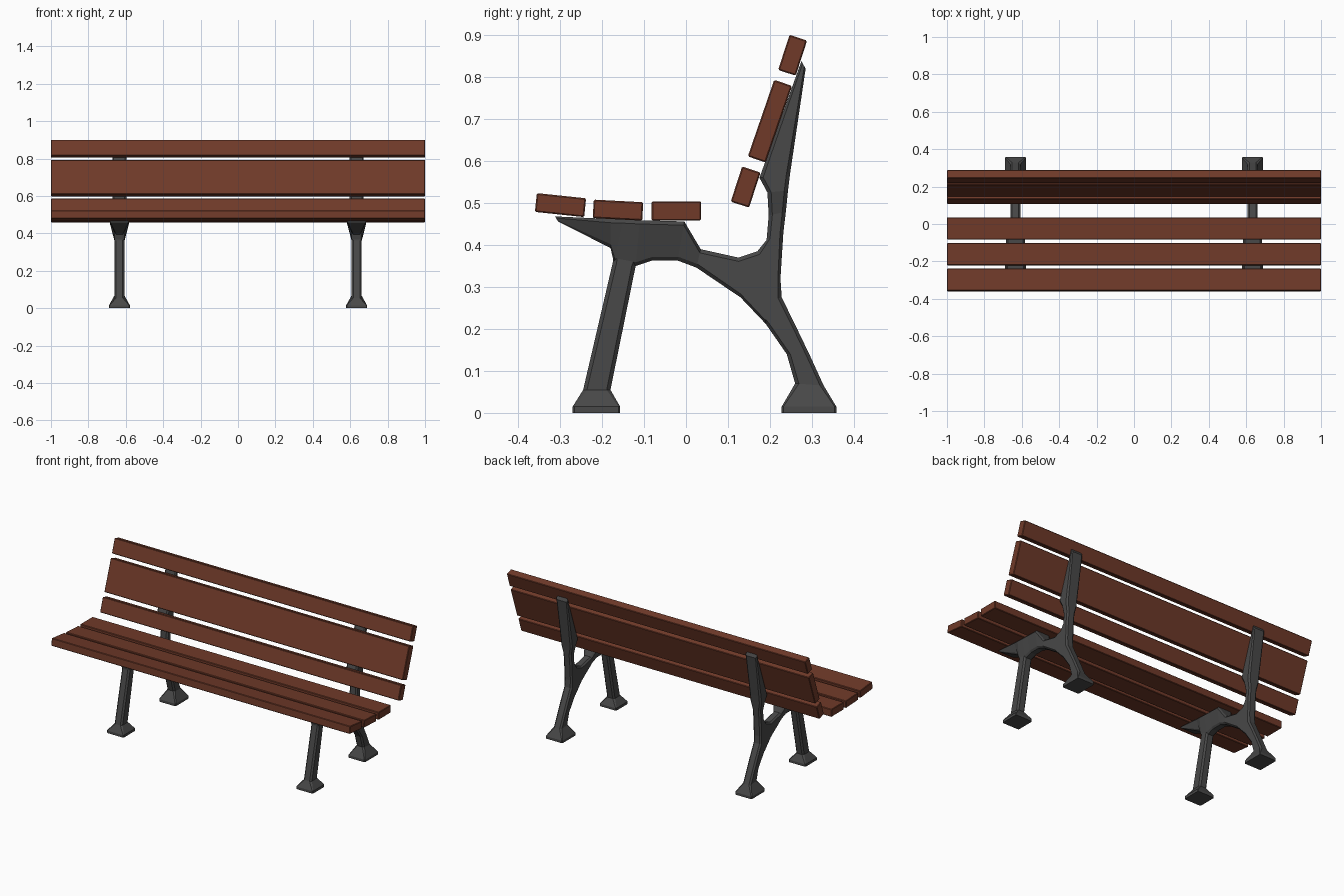
import bpy, bmesh
from math import radians
from mathutils import Vector

cube = bpy.data.objects.get("Cube")
if cube:
    bpy.data.objects.remove(cube, do_unlink=True)


def make_material(name, colour):
    mat = bpy.data.materials.new(name)
    mat.use_nodes = True
    mat.diffuse_color = colour
    bsdf = mat.node_tree.nodes["Principled BSDF"]
    bsdf.inputs["Base Color"].default_value = colour
    bsdf.inputs["Roughness"].default_value = 0.6
    return mat


wood = make_material("brown wood", (0.16, 0.042, 0.022, 1))
iron = make_material("dark iron", (0.065, 0.065, 0.065, 1))

FOOT, FLANGE, POST, STEM = 0.056, 0.05, 0.037, 0.026


def add_object(name, bm, mat, x=0):
    bmesh.ops.recalc_face_normals(bm, faces=bm.faces)
    mesh = bpy.data.meshes.new(name)
    bm.to_mesh(mesh)
    bm.free()
    mesh.materials.append(mat)
    obj = bpy.data.objects.new(name, mesh)
    obj.location.x = x
    bpy.context.collection.objects.link(obj)
    return obj


def chamfered_ring(bm, a, b, wide_a, wide_b):
    """Eight-sided section between two points of the side outline."""
    a, b = Vector((0, *a)), Vector((0, *b))
    span = b - a
    c = min(0.004 if wide_a == FOOT else 0.009, span.length * 0.3)
    step = span.normalized() * c
    half = [(a, wide_a - c), (a + step, wide_a), (b - step, wide_b), (b, wide_b - c)]
    right = [bm.verts.new(p + Vector((w, 0, 0))) for p, w in half]
    left = [bm.verts.new(p - Vector((w, 0, 0))) for p, w in reversed(half)]
    return right + left


def loft(bm, sections):
    rings = [chamfered_ring(bm, *s) for s in sections]
    for low, high in zip(rings, rings[1:]):
        for i in range(len(low)):
            j = (i + 1) % len(low)
            bm.faces.new((low[i], low[j], high[j], high[i]))
    bm.faces.new(rings[0])
    bm.faces.new(rings[-1])


# Each section: two outline points (y, z), then the half width at each
front_leg = [
    ((-.27, 0), (-.157, 0), FOOT, FOOT),
    ((-.27, .015), (-.157, .015), FOOT, FOOT),
    ((-.245, .055), (-.18, .055), STEM, STEM),
    ((-.174, .36), (-.12, .35), STEM, STEM),
    ((-.17, .4), (-.1, .4), STEM, STEM),
]
seat_arm = [
    ((-.312, .468), (-.305, .456), FLANGE, FLANGE),
    ((-.18, .462), (-.18, .393), FLANGE, STEM),
    ((-.15, .461), (-.172, .36), FLANGE, STEM),
    ((-.11, .459), (-.12, .35), FLANGE, STEM),
    ((-.07, .458), (-.08, .363), FLANGE, STEM),
    ((-.004, .456), (-.02, .363), FLANGE, STEM),
    ((.035, .39), (.025, .346), STEM, STEM),
    ((.125, .37), (.13, .275), STEM, STEM),
    ((.17, .385), (.19, .212), STEM, STEM),
    ((.2, .4), (.22, .26), STEM, STEM),
]
back_post = [
    ((.228, 0), (.358, 0), FOOT, FOOT),
    ((.228, .015), (.358, .015), FOOT, FOOT),
    ((.26, .07), (.328, .065), STEM, STEM),
    ((.24, .14), (.296, .135), STEM, STEM),
    ((.19, .212), (.26, .21), STEM, STEM),
    ((.15, .26), (.228, .275), STEM, STEM),
    ((.17, .385), (.225, .32), STEM, STEM),
    ((.192, .412), (.232, .43), STEM, STEM),
    ((.197, .47), (.238, .48), STEM, STEM),
    ((.194, .525), (.243, .53), POST, POST),
    ((.175, .56), (.248, .57), POST, POST),
    ((.275, .838), (.285, .82), POST, POST),
]

# Cast iron end frames
for side, x in (("right", -.634), ("left", .634)):
    bm = bmesh.new()
    for part in (front_leg, seat_arm, back_post):
        loft(bm, part)
    add_object(side + "_frame", bm, iron, x)

# Wooden slats: y, z, depth, height, tilt in degrees
slats = {
    "seat_slat_front": (-.299, .495, .118, .045, -6),
    "seat_slat_middle": (-.162, .483, .118, .044, -3),
    "seat_slat_rear": (-.023, .481, .118, .046, 0),
    "back_slat_lower": (.142, .538, .046, .088, -18),
    "back_slat_middle": (.2, .695, .045, .193, -19),
    "back_slat_top": (.254, .852, .044, .088, -18),
}
for name, (y, z, depth, height, tilt) in slats.items():
    bm = bmesh.new()
    bmesh.ops.create_cube(bm, size=1)
    bmesh.ops.scale(bm, vec=(2, depth, height), verts=bm.verts)
    slat = add_object(name, bm, wood)
    slat.location = (0, y, z)
    slat.rotation_euler.x = radians(tilt)
    bevel = slat.modifiers.new("soft edges", "BEVEL")
    bevel.width = 0.003
    bevel.segments = 1
